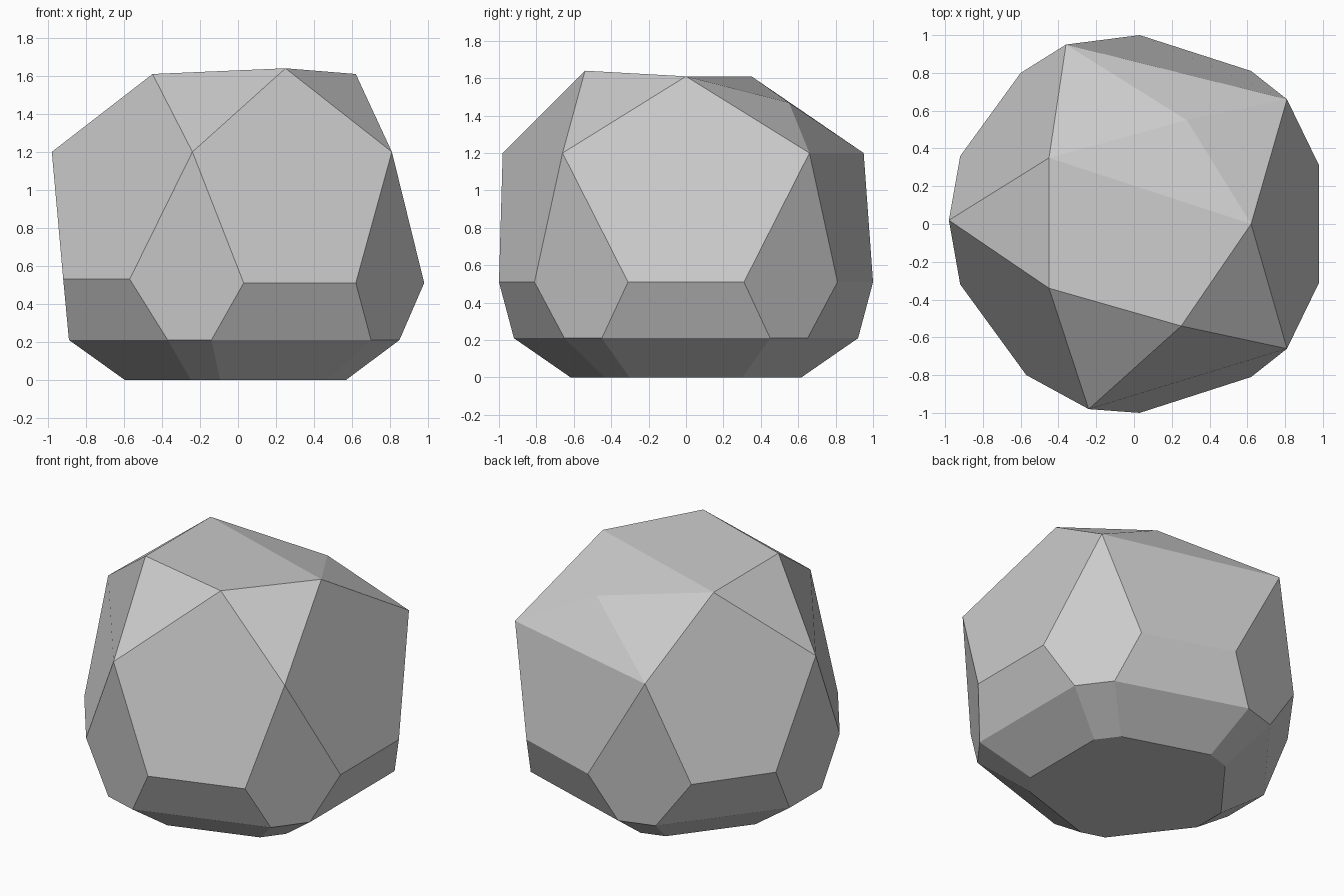
import bpy
import bmesh

cube = bpy.data.objects.get("Cube")
if cube:
    bpy.data.objects.remove(cube, do_unlink=True)

# Stone colour
stone = bpy.data.materials.new("stone_grey")
stone.use_nodes = True
colour = (0.6, 0.6, 0.6, 1)
stone.diffuse_color = colour
stone.node_tree.nodes["Principled BSDF"].inputs["Base Color"].default_value = colour

bm = bmesh.new()


def ring(points, z):
    return [bm.verts.new((x, y, z)) for x, y in points]


# Five-sided rings, counter-clockwise from +x
crown = ring([(.62, 0), (.28, .55), (-.45, .35), (-.45, -.34), (.25, -.54)], 1.61)
crown[1].co.z = 1.47   # sunken back corner
crown[4].co.z = 1.64   # raised front corner
shoulder = ring([(.81, .66), (-.36, .95), (-.98, .02), (-.24, -.98), (.81, -.66)], 1.2)

# Ten-sided rings, two corners for each side
waist = ring([(.98, -.31), (.98, .31), (.62, .81), (.03, 1), (-.6, .8),
              (-.92, .36), (-.92, -.32), (-.57, -.8), (.03, -1), (.62, -.81)], .51)
for v in waist[4:8]:
    v.co.z = .53
hem_xy = [(.85, -.45), (.85, .45), (.7, .65), (-.14, .92), (-.37, .85),
          (-.89, .17), (-.89, -.17), (-.37, -.85), (-.14, -.92), (.7, -.65)]
hem = ring(hem_xy, .21)
base = ring([(x * .67, y * .67) for x, y in hem_xy], 0)

for k in range(5):
    a, b, n = 2 * k, 2 * k + 1, (2 * k + 2) % 10
    left, right = shoulder[k], shoulder[k - 1]
    # Large side facet; the sunken back one breaks into two
    if k == 1:
        bm.faces.new((crown[k], right, left))
        bm.faces.new((right, waist[a], waist[b], left))
    else:
        bm.faces.new((crown[k], right, waist[a], waist[b], left))
    # Shoulder triangle, corner kite and lower band
    bm.faces.new((crown[k], left, crown[(k + 1) % 5]))
    bm.faces.new((left, waist[b], hem[b], hem[n], waist[n]))
    bm.faces.new((waist[a], hem[a], hem[b], waist[b]))

# Underside taper, foot and top
for i in range(10):
    j = (i + 1) % 10
    bm.faces.new((hem[i], base[i], base[j], hem[j]))
bm.faces.new(base)
bm.faces.new((crown[0], crown[2], crown[3], crown[4]))
bm.faces.new((crown[0], crown[1], crown[2]))
bmesh.ops.recalc_face_normals(bm, faces=bm.faces[:])

mesh = bpy.data.meshes.new("faceted_boulder")
bm.to_mesh(mesh)
bm.free()
mesh.materials.append(stone)
boulder = bpy.data.objects.new("faceted_boulder", mesh)
bpy.context.scene.collection.objects.link(boulder)
